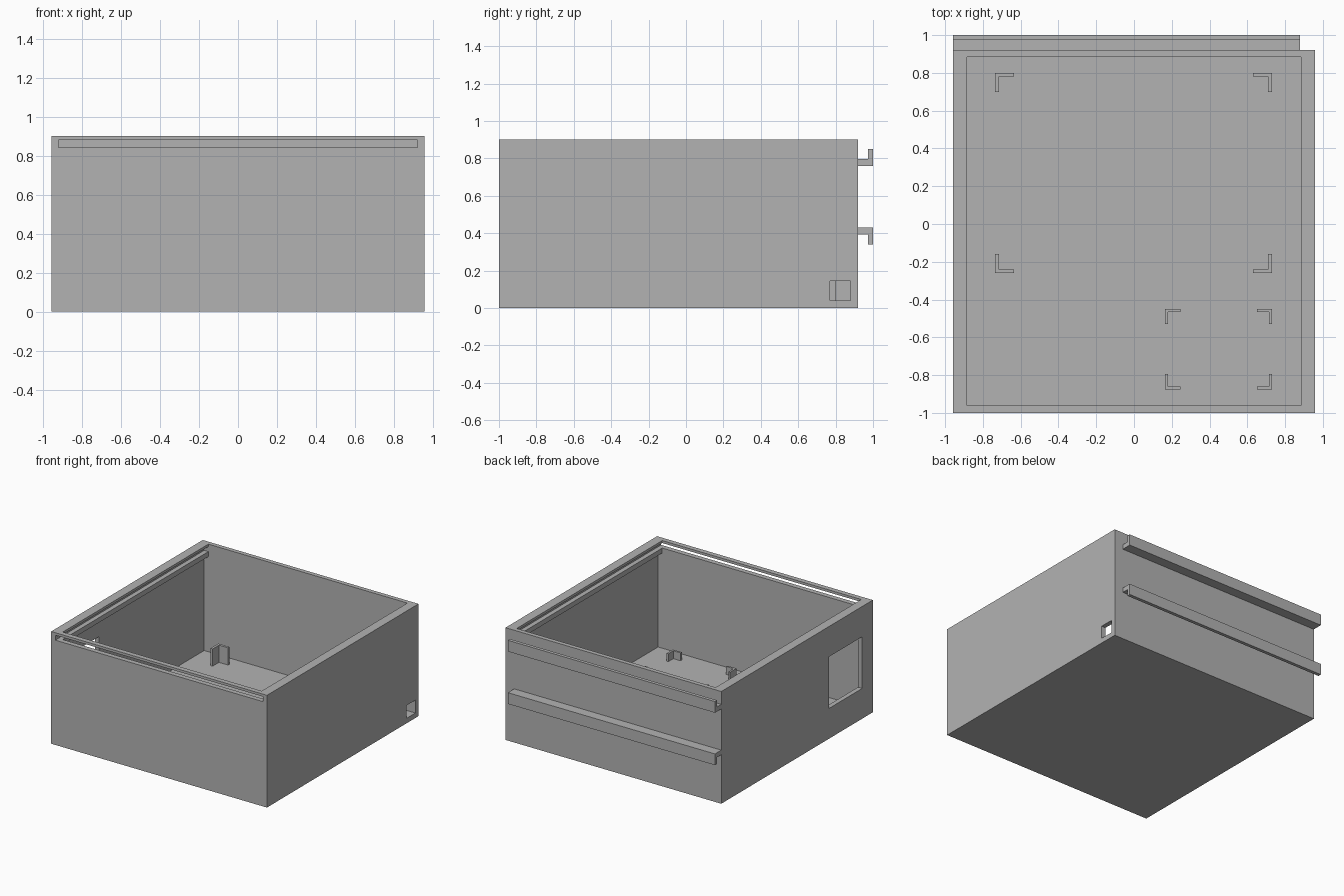
import bpy
import bmesh
from mathutils import Vector

default = bpy.data.objects.get("Cube")
if default:
    bpy.data.objects.remove(default, do_unlink=True)

grey = bpy.data.materials.new("plain grey")
grey.use_nodes = True
COLOUR = (0.45, 0.45, 0.45, 1)
grey.diffuse_color = COLOUR
grey.node_tree.nodes["Principled BSDF"].inputs["Base Color"].default_value = COLOUR


def add_mesh(name, bm):
    bmesh.ops.recalc_face_normals(bm, faces=bm.faces)
    mesh = bpy.data.meshes.new(name)
    bm.to_mesh(mesh)
    bm.free()
    mesh.materials.append(grey)
    obj = bpy.data.objects.new(name, mesh)
    bpy.context.collection.objects.link(obj)
    return obj


def box(name, low, high):
    low, high = Vector(low), Vector(high)
    bm = bmesh.new()
    bmesh.ops.create_cube(bm, size=1)
    for v in bm.verts:
        v.co = (low + high) / 2 + v.co * (high - low)
    return add_mesh(name, bm)


def prism(name, outline, start, depth):
    """Extrude a closed outline of points along a vector."""
    bm = bmesh.new()
    face = bm.faces.new([bm.verts.new(Vector(p) + Vector(start)) for p in outline])
    grown = bmesh.ops.extrude_face_region(bm, geom=[face])["geom"]
    moved = [g for g in grown if isinstance(g, bmesh.types.BMVert)]
    bmesh.ops.translate(bm, verts=moved, vec=depth)
    return add_mesh(name, bm)


def cut(target, low, high):
    cutter = box("cutter", low, high)
    cutter.hide_render = True
    mod = target.modifiers.new("cut", "BOOLEAN")
    mod.operation = "DIFFERENCE"
    mod.solver = "EXACT"
    mod.object = cutter
    bpy.context.view_layer.objects.active = target
    bpy.ops.object.modifier_apply(modifier=mod.name)
    bpy.data.objects.remove(cutter, do_unlink=True)


# Enclosure dimensions
HALF, FRONT, BACK, TOP = 0.957, -1.0, 0.92, 0.9
INNER, LIP, FLOOR = 0.92, 0.883, 0.037
IN_FRONT, IN_BACK = -0.96, 0.885

# Case: hollow interior, narrower throat leaving lid guides, and the lid slot
case = box("case", (-HALF, FRONT, 0), (HALF, BACK, TOP))
cut(case, (-INNER, IN_FRONT, FLOOR), (INNER, IN_BACK, 0.80))
cut(case, (-LIP, IN_FRONT, 0.5), (LIP, IN_BACK, 1.0))
cut(case, (-INNER, FRONT - 0.1, 0.84), (INNER, IN_BACK, 0.88))

# Side openings: cable hole and large square window
cut(case, (0.90, 0.77, 0.04), (1.1, 0.88, 0.143))
cut(case, (-1.1, -0.865, 0.243), (-0.90, -0.447, 0.657))

# Hooked mounting rails on the back, one turned up and one turned down
for name, z, turn in (("upper_rail", 0.76, 1), ("lower_rail", 0.43, -1)):
    hook = [(0, y, turn * h) for y, h in
            ((0.91, 0), (1, 0), (1, 0.09), (0.973, 0.09), (0.973, 0.037), (0.91, 0.037))]
    prism(name, hook, (-HALF, 0, z), (HALF + 0.88, 0, 0))


# L-shaped corner brackets that hold the boards on the floor
def bracket_set(name, x_range, y_range, arm, thick, top):
    for x, dx, side in zip(x_range, (1, -1), ("right", "left")):
        for y, dy, end in zip(y_range, (1, -1), ("front", "back")):
            ell = [(dx * a, dy * b, 0) for a, b in
                   ((0, 0), (arm, 0), (arm, thick), (thick, thick), (thick, arm), (0, arm))]
            base = FLOOR - 0.01
            prism(f"{name}_{end}_{side}", ell, (x, y, base), (0, 0, top - base))


bracket_set("large_bracket", (-0.735, 0.73), (-0.26, 0.80), 0.10, 0.02, 0.175)
bracket_set("small_bracket", (0.165, 0.73), (-0.875, -0.45), 0.08, 0.016, 0.10)
